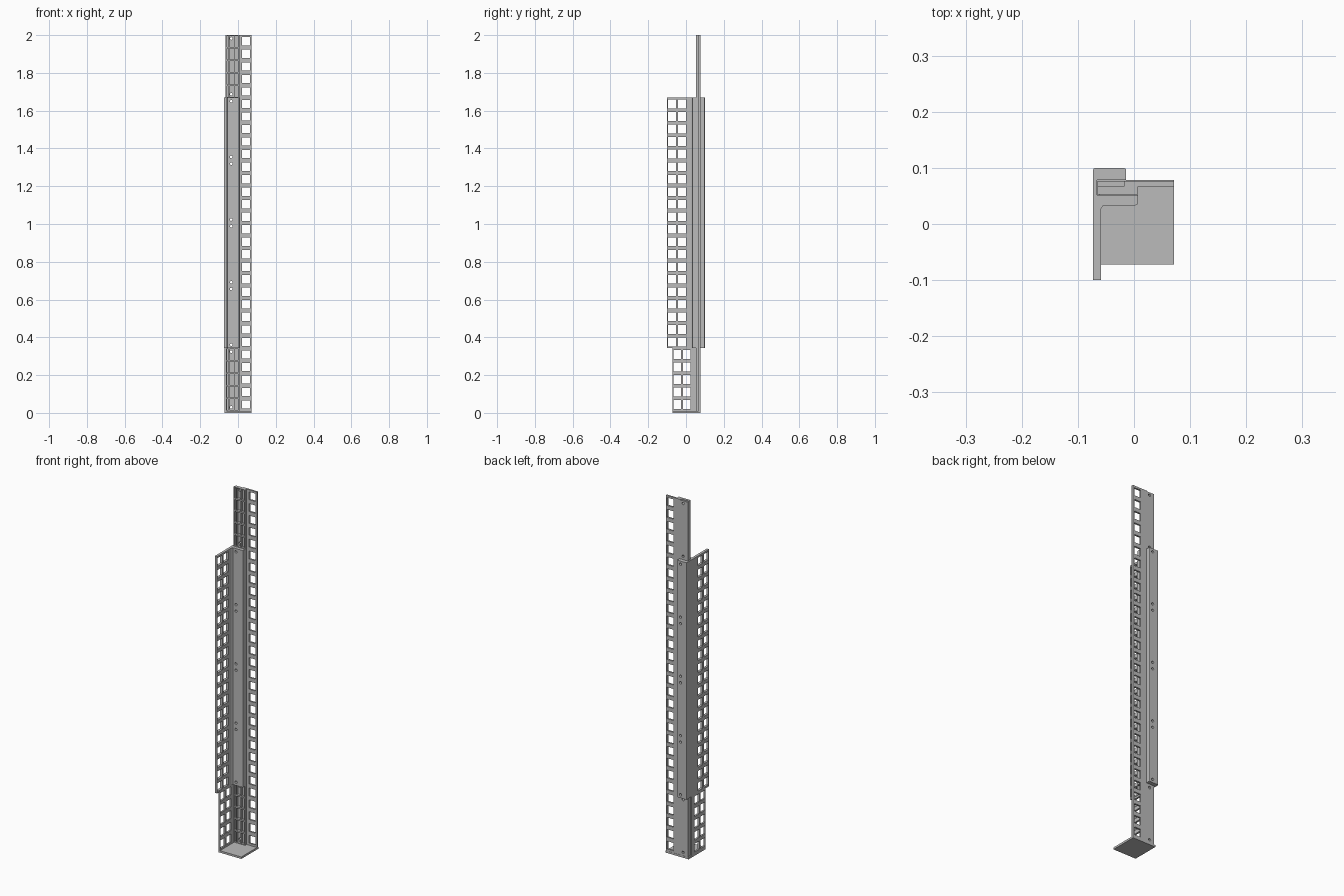
import bpy, bmesh, math
from mathutils import Vector, Matrix

if "Cube" in bpy.data.objects:
    bpy.data.objects.remove(bpy.data.objects["Cube"])

mat = bpy.data.materials.new("mid_grey")
mat.diffuse_color = (0.5, 0.5, 0.5, 1)
mat.use_nodes = True
mat.node_tree.nodes["Principled BSDF"].inputs["Base Color"].default_value = mat.diffuse_color

BASE = 0.011                     # base plate thickness
P = (2 - BASE) / 30              # hole pitch
LOW, HIGH = BASE + 5 * P, BASE + 25 * P


def finish(name, bm):
    bmesh.ops.recalc_face_normals(bm, faces=bm.faces)
    me = bpy.data.meshes.new(name)
    bm.to_mesh(me)
    bm.free()
    ob = bpy.data.objects.new(name, me)
    bpy.context.collection.objects.link(ob)
    me.materials.append(mat)
    return ob


def box(name, x, y, z):
    bm = bmesh.new()
    bmesh.ops.create_cube(bm, size=1)
    for v in bm.verts:
        v.co = [(a + b) / 2 + c * (b - a)
                for (a, b), c in zip((x, y, z), v.co)]
    return finish(name, bm)


def perforated(name, us, z0, rows, hole, t, along):
    """Sheet pierced in every odd column of us, one hole per pitch.
    along='x': us are x values, t is y range; along='y': the reverse."""
    zs = [z0]
    for r in range(rows):
        mid = z0 + (r + 0.5) * P
        zs += [mid - hole / 2, mid + hole / 2]
    zs.append(z0 + rows * P)
    nu, nz = len(us) - 1, len(zs) - 1

    def solid(i, j):
        return 0 <= i < nu and 0 <= j < nz and not (i % 2 and j % 2)

    bm = bmesh.new()
    cache = {}

    def vert(i, j, k):
        if (i, j, k) not in cache:
            co = (us[i], t[k], zs[j]) if along == 'x' else (t[k], us[i], zs[j])
            cache[i, j, k] = bm.verts.new(co)
        return cache[i, j, k]

    for i in range(nu):
        for j in range(nz):
            if not solid(i, j):
                continue
            ring = [(i, j), (i + 1, j), (i + 1, j + 1), (i, j + 1)]
            for k in (0, 1):
                bm.faces.new([vert(*c, k) for c in ring])
            for e, (di, dj) in enumerate([(0, -1), (1, 0), (0, 1), (-1, 0)]):
                if not solid(i + di, j + dj):
                    a, b = ring[e], ring[(e + 1) % 4]
                    bm.faces.new([vert(*a, 0), vert(*b, 0),
                                  vert(*b, 1), vert(*a, 1)])
    return finish(name, bm)


def prism(name, pts, z0, z1):
    bm = bmesh.new()
    lo = [bm.verts.new((x, y, z0)) for x, y in pts]
    hi = [bm.verts.new((x, y, z1)) for x, y in pts]
    bm.faces.new(lo)
    bm.faces.new(hi)
    n = len(pts)
    for i in range(n):
        j = (i + 1) % n
        bm.faces.new([lo[i], lo[j], hi[j], hi[i]])
    return finish(name, bm)


# base plate
box("base_plate", (-0.071, 0.071), (-0.072, 0.078), (0, BASE))

# full-height rail: perforated strip, plain back sheet, ribbed front
perforated("tall_perforated_strip", [-0.018, 0.022, 0.063, 0.071],
           BASE, 30, 0.044, (0.067, 0.077), 'x')
back = box("rail_back_sheet", (-0.065, -0.018), (0.067, 0.077), (BASE, 1.997))
perforated("rail_ribs",
           [-0.065, -0.060, -0.052, -0.046, -0.024, -0.018, 0.000, 0.007][1:]
           and [-0.065, -0.059, -0.050, -0.046, -0.022, -0.018, 0.001, 0.007],
           BASE, 30, P - 0.008, (0.053, 0.067), 'x')

# short lower side flange
perforated("lower_side_flange", [-0.072, -0.067, -0.026, -0.016, 0.025, 0.053],
           BASE, 5, 0.046, (-0.071, -0.061), 'y')

# sliding outer sleeve: hooked profile around the rail, plus its side flange
sleeve = prism("sliding_sleeve", [
    (-0.073, 0.027), (-0.059, 0.027), (-0.055, 0.033), (0.002, 0.033),
    (0.0055, 0.0345), (0.007, 0.038), (0.007, 0.052), (-0.066, 0.052),
    (-0.066, 0.078), (-0.014, 0.078), (-0.014, 0.096), (-0.0152, 0.0988),
    (-0.018, 0.100), (-0.069, 0.100), (-0.0718, 0.0988), (-0.073, 0.096)],
    LOW, HIGH)
perforated("sleeve_side_flange", [-0.100, -0.095, -0.053, -0.043, -0.001, 0.027],
           LOW, 20, 0.046, (-0.073, -0.059), 'y')

# bolt holes through sleeve and rail, in pairs at every section joint
bm = bmesh.new()
for s in range(7):
    for d in (-0.018, 0.018):
        z = BASE + 5 * P * s + d
        if BASE < z < 2:
            bmesh.ops.create_cone(
                bm, cap_ends=True, segments=12, radius1=0.007, radius2=0.007,
                depth=0.2, matrix=Matrix.Translation((-0.036, 0.08, z))
                @ Matrix.Rotation(math.pi / 2, 4, 'X'))
cutter = finish("bolt_hole_cutter", bm)
cutter.hide_render = True
cutter.hide_viewport = True
for ob in (back, sleeve):
    m = ob.modifiers.new("bolt_holes", 'BOOLEAN')
    m.operation = 'DIFFERENCE'
    m.solver = 'EXACT'
    m.object = cutter
